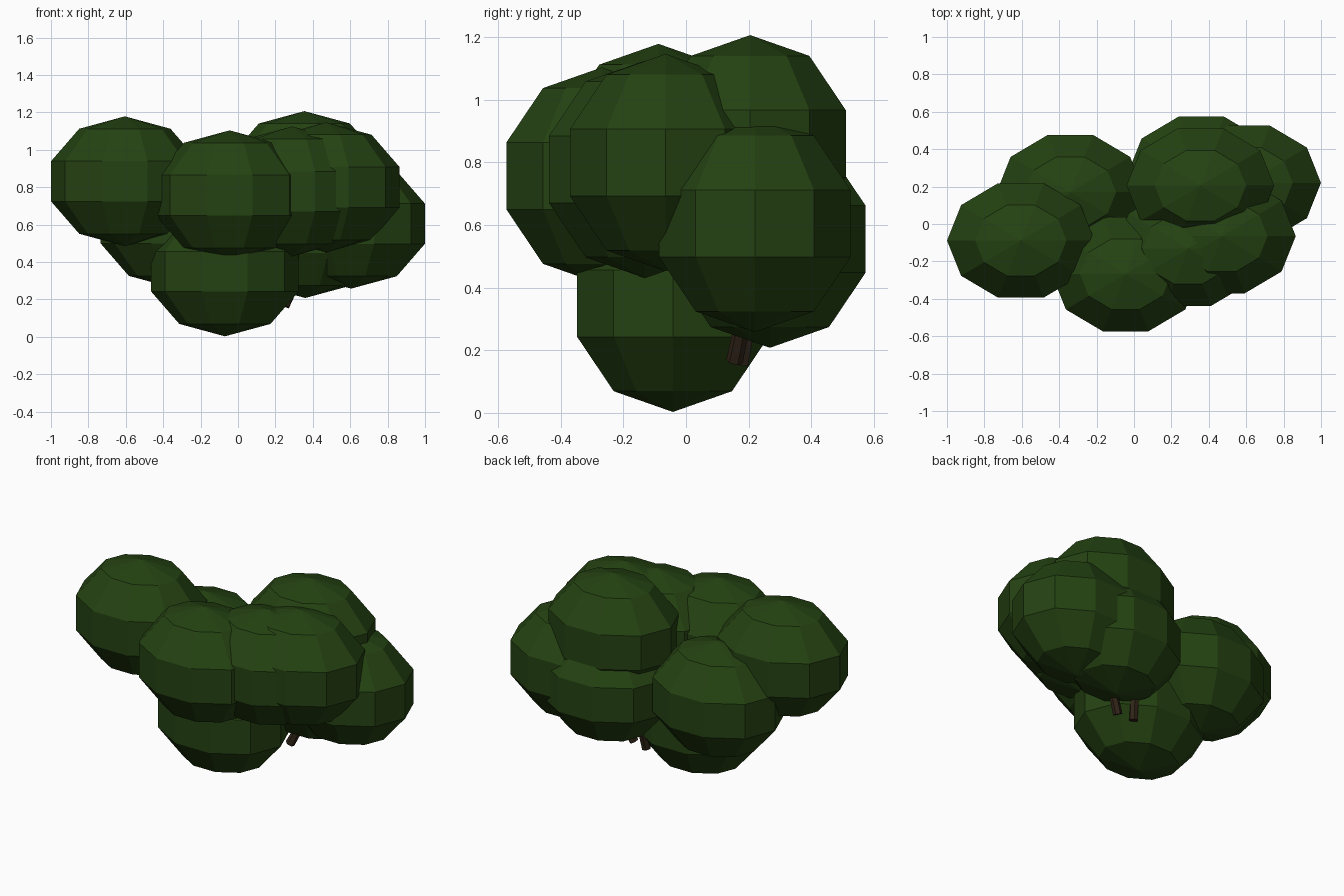
import bpy, bmesh, math
from mathutils import Vector

if "Cube" in bpy.data.objects:
    bpy.data.objects.remove(bpy.data.objects["Cube"])


def material(name, rgb):
    m = bpy.data.materials.new(name)
    m.diffuse_color = (*rgb, 1)
    m.use_nodes = True
    m.node_tree.nodes["Principled BSDF"].inputs["Base Color"].default_value = m.diffuse_color
    return m


LEAF = material("leaf green", (0.018, 0.055, 0.006))
BARK = material("bark brown", (0.03, 0.018, 0.009))


def finish(name, bm, mat):
    bmesh.ops.recalc_face_normals(bm, faces=bm.faces)
    me = bpy.data.meshes.new(name)
    bm.to_mesh(me)
    bm.free()
    me.materials.append(mat)
    ob = bpy.data.objects.new(name, me)
    bpy.context.collection.objects.link(ob)
    return ob


def clump(name, centre, radii=(0.415, 0.338, 0.347), sides=10, rings=5):
    """Low-poly ellipsoid with a corner pointing along x."""
    bm = bmesh.new()
    rows = []
    for i in range(1, rings):
        t = math.pi * i / rings
        rows.append([bm.verts.new((radii[0] * math.sin(t) * math.cos(a),
                                   radii[1] * math.sin(t) * math.sin(a),
                                   radii[2] * math.cos(t)))
                     for a in (2 * math.pi * k / sides for k in range(sides))])
    top = bm.verts.new((0, 0, radii[2]))
    bottom = bm.verts.new((0, 0, -radii[2]))
    for k in range(sides):
        n = (k + 1) % sides
        bm.faces.new((top, rows[0][k], rows[0][n]))
        bm.faces.new((bottom, rows[-1][n], rows[-1][k]))
        for r, s in zip(rows, rows[1:]):
            bm.faces.new((r[k], s[k], s[n], r[n]))
    finish(name, bm, LEAF).location = centre


def branch(name, start, end, radius=0.027):
    """Short six-sided branch between two points."""
    a, b = Vector(start), Vector(end)
    bm = bmesh.new()
    bmesh.ops.create_cone(bm, cap_ends=True, segments=6, radius1=radius,
                          radius2=radius * 0.8, depth=(b - a).length)
    ob = finish(name, bm, BARK)
    ob.location = (a + b) / 2
    ob.rotation_mode = 'QUATERNION'
    ob.rotation_quaternion = (b - a).to_track_quat('Z', 'Y')


# Leaf clumps
for name, centre in {
    "leaves_left": (-0.605, -0.088, 0.832),
    "leaves_low": (-0.07, -0.042, 0.35),
    "leaves_front": (-0.045, -0.268, 0.757),
    "leaves_right_front": (0.47, -0.065, 0.80),
    "leaves_middle": (0.29, -0.132, 0.778),
    "leaves_top_back": (0.355, 0.205, 0.86),
    "leaves_right": (0.605, 0.22, 0.605),
    "leaves_back": (0.36, 0.268, 0.555),
    "leaves_left_back": (-0.34, 0.17, 0.607),
}.items():
    clump(name, centre)

# Branch stubs under the foliage
branch("branch_right", (0.25, 0.155, 0.165), (0.40, 0.22, 0.48))
branch("branch_left", (0.15, 0.175, 0.155), (0.19, 0.24, 0.48))
